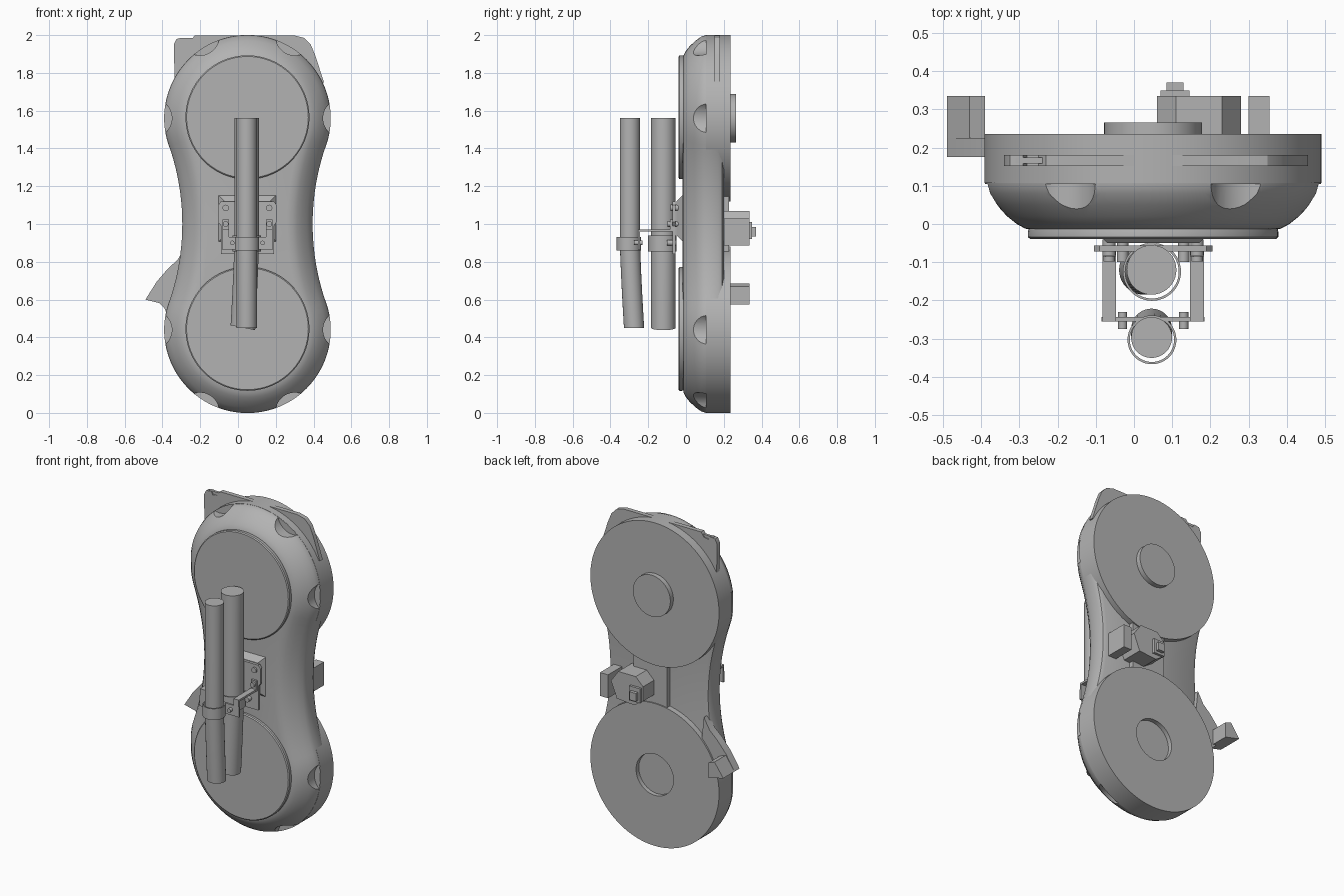
import bpy, bmesh
from math import sin, cos, pi, atan2, radians
from mathutils import Vector

if "Cube" in bpy.data.objects:
    bpy.data.objects.remove(bpy.data.objects["Cube"])

grey = bpy.data.materials.new("plain grey")
grey.use_nodes = True
COLOUR = (0.45, 0.45, 0.45, 1)
grey.diffuse_color = COLOUR
grey.node_tree.nodes["Principled BSDF"].inputs["Base Color"].default_value = COLOUR

CX, TOP, LOW = 0.05, 1.56, 0.44   # centre line and drum heights


def loft(name, rings, bevel=0):
    """Skin a list of equal closed rings and cap both ends."""
    bm = bmesh.new()
    vs = [[bm.verts.new(p) for p in r] for r in rings]
    n = len(rings[0])
    for a, b in zip(vs, vs[1:]):
        for i in range(n):
            j = (i + 1) % n
            bm.faces.new((a[i], a[j], b[j], b[i]))
    bm.faces.new(vs[0][::-1])
    bm.faces.new(vs[-1])
    if bevel:
        bmesh.ops.bevel(bm, geom=bm.edges[:], offset=bevel, segments=2, affect='EDGES')
    bmesh.ops.recalc_face_normals(bm, faces=bm.faces[:])
    me = bpy.data.meshes.new(name)
    bm.to_mesh(me)
    bm.free()
    me.materials.append(grey)
    me.shade_smooth()
    me.set_sharp_from_angle(angle=radians(30))
    ob = bpy.data.objects.new(name, me)
    bpy.context.collection.objects.link(ob)
    return ob


def prism(name, pts, y0, y1, bevel=0):
    return loft(name, [[(x, y, z) for x, z in pts] for y in (y0, y1)], bevel)


def box(name, x0, x1, y0, y1, z0, z1, bevel=0):
    return prism(name, [(x0, z0), (x1, z0), (x1, z1), (x0, z1)], y0, y1, bevel)


def disc_pts(x, z, r, n=72):
    return [(x + r * cos(2 * pi * i / n), z + r * sin(2 * pi * i / n)) for i in range(n)]


def cyl(name, x, z, r, y0, y1, n=72):
    return prism(name, disc_pts(x, z, r, n), y0, y1)


def cut(ob, cutters):
    for c in cutters:
        c.hide_render = True
        m = ob.modifiers.new("cut", 'BOOLEAN')
        m.operation, m.object, m.solver = 'DIFFERENCE', c, 'EXACT'
    dg = bpy.context.evaluated_depsgraph_get()
    me = bpy.data.meshes.new_from_object(ob.evaluated_get(dg))
    ob.modifiers.clear()
    ob.data = me
    me.set_sharp_from_angle(angle=radians(30))
    for c in cutters:
        bpy.data.objects.remove(c)


# Waisted shell: two drum arcs joined by tangent concave arcs, stepped inward
def outline(y, d):
    X, R, half = 1.603, 1.258, TOP - 1
    t = atan2(half, X)
    right = [(X - (R + d) * cos(t * k / 10), (R + d) * sin(t * k / 10)) for k in range(-9, 10)]
    arc = [(-t + (pi + 2 * t) * k / 48) for k in range(49)]
    r = 0.44 - d
    upper = [(r * cos(a), half + r * sin(a)) for a in arc]
    loop = right + upper
    loop += [(-x, -z) for x, z in loop]
    return [(CX + x, y, 1 + z) for x, z in loop]


profile = [(0.20, 0.03), (0.19, 0.01), (0.17, 0), (0.105, 0), (0.08, 0.008), (0.05, 0.03),
           (0.02, 0.058), (0, 0.083), (-0.012, 0.105), (-0.018, 0.135)]
shell = loft("shell", [outline(y, d) for y, d in profile])

# Scalloped finger notches around the front rim
notches = []
for z, sign in ((TOP, 1), (LOW, -1)):
    for deg in (0, 60, 120, 180):
        a = radians(deg) * sign
        notches.append(cyl("notch", CX + 0.503 * cos(a), z + 0.503 * sin(a), 0.103, -0.2, 0.105, 48))
cut(shell, notches)

# Drums, hubs and front covers
for label, z in (("upper", TOP), ("lower", LOW)):
    drum = cyl(label + "_drum", CX, z, 0.441, 0.107, 0.235, 128)
    if label == "lower":
        cut(drum, [cyl("hub_recess", CX, z, 0.128, 0.208, 0.3)])
    else:
        cyl("upper_hub", CX, z, 0.128, 0.2, 0.265)
    cover = [(-0.01, 0.325), (-0.022, 0.328), (-0.034, 0.328), (-0.039, 0.322)]
    loft(label + "_cover", [[(x, y, w) for x, w in disc_pts(CX, z + 0.005, r, 96)] for y, r in cover])

# Corner flanges at the top
prism("right_flange", [(-0.335, 1.75), (-0.34, 1.95), (-0.325, 1.98), (-0.29, 1.985), (-0.28, 1.965),
      (-0.25, 1.97), (-0.23, 1.998), (CX, 1.998), (CX, 1.7)], 0.152, 0.18)
box("flange_clip", -0.31, -0.24, 0.158, 0.174, 1.95, 1.985)
prism("left_flange", [(CX, 1.7), (CX, 1.998), (0.3, 1.998), (0.35, 1.985), (0.385, 1.95),
      (0.41, 1.89), (0.455, 1.75)], 0.152, 0.18)

# Side fin with its rear lug
prism("side_fin", [(-0.28, 0.88), (-0.32, 0.81), (-0.37, 0.765), (-0.43, 0.695), (-0.49, 0.6),
      (-0.42, 0.585), (-0.39, 0.555), (-0.375, 0.52), (-0.25, 0.6)], 0.175, 0.225)
prism("fin_lug", [(-0.49, 0.6), (-0.43, 0.685), (-0.39, 0.67), (-0.39, 0.575)], 0.175, 0.335)

# Rear web and latch in the waist
box("rear_web", -0.03, 0.2, 0.15, 0.228, 0.8, 1.2)
prism("latch_block", [(0.06, 0.93), (0.06, 1.02), (0.11, 1.07), (0.23, 1.07), (0.28, 1.0),
      (0.24, 0.9), (0.12, 0.89)], 0.18, 0.335)
prism("latch_cap", [(0.07, 0.92), (0.145, 0.92), (0.145, 1.01), (0.07, 1.01)], 0.33, 0.35)
box("latch_nub", 0.085, 0.13, 0.345, 0.37, 0.935, 0.985)
box("latch_lug", 0.3, 0.355, 0.18, 0.335, 0.885, 1.03)

# Mounting pad and bracket plate on the front
loft("mounting_pad", [[(CX + sx * w, y, 1.03 + sz * h) for sx, sz in ((-1, -1), (1, -1), (1, 1), (-1, 1))]
     for y, w, h in ((-0.01, 0.16, 0.13), (-0.03, 0.14, 0.11), (-0.05, 0.12, 0.09))])
prism("bracket_plate", [(-0.09, 0.84), (0.19, 0.84), (0.19, 0.99), (0.205, 1.01), (0.205, 1.1),
      (0.19, 1.12), (-0.09, 1.12), (-0.105, 1.1), (-0.105, 1.01), (-0.09, 0.99)], -0.072, -0.056)
for side, sx in (("right", -1), ("left", 1)):
    x = CX + sx * 0.115
    cyl(side + "_upper_bolt", x, 1.085, 0.017, -0.082, -0.04, 16)
    cyl(side + "_lower_bolt", CX + sx * 0.08, 0.9, 0.015, -0.1, -0.05, 16)
    cyl(side + "_arm_bolt", x, 1.0, 0.015, -0.098, -0.03, 16)
    box(side + "_arm_foot", x - 0.018, x + 0.018, -0.085, -0.07, 0.96, 1.025)
    box(side + "_arm", x - 0.018, x + 0.018, -0.255, -0.07, 0.96, 0.972)
    box(side + "_arm_drop", x - 0.018, x + 0.018, -0.255, -0.243, 0.865, 0.972)
    cyl(side + "_clamp_bolt", CX + sx * 0.08, 0.9, 0.012, -0.275, -0.23, 16)
box("clamp_bar", -0.085, 0.185, -0.255, -0.243, 0.865, 0.93)


# Clamp bands
def band(name, y, r, z0, z1):
    def ring(rad, z):
        return [(x, w, z) for x, w in disc_pts(CX - 0.003, y, rad, 48)]
    ob = loft(name, [ring(r, z0), ring(r, z1)])
    cut(ob, [loft("bore", [ring(r - 0.006, z0 - 0.1), ring(r - 0.006, z1 + 0.1)])])


band("rear_band", -0.125, 0.076, 0.855, 0.94)
band("front_band", -0.303, 0.064, 0.86, 0.93)


# Twin tubes with gently bent lower ends
def tube(name, y, r, bend, tilt):
    rings = []
    for k in range(13):
        z = 1.56 if k == 0 else 0.92 - (k - 1) * 0.47 / 11
        f = max(0, (0.92 - z) / 0.47) ** 1.3
        off = Vector(bend) * f
        rings.append([(x + off.x, w + off.y, z + tilt * f * (x - CX))
                      for x, w in disc_pts(CX - 0.004, y, r, 40)])
    loft(name, rings)


tube("rear_tube", -0.12, 0.065, (-0.02, 0), -0.2)
tube("front_tube", -0.297, 0.0535, (0, 0.022), 0)
